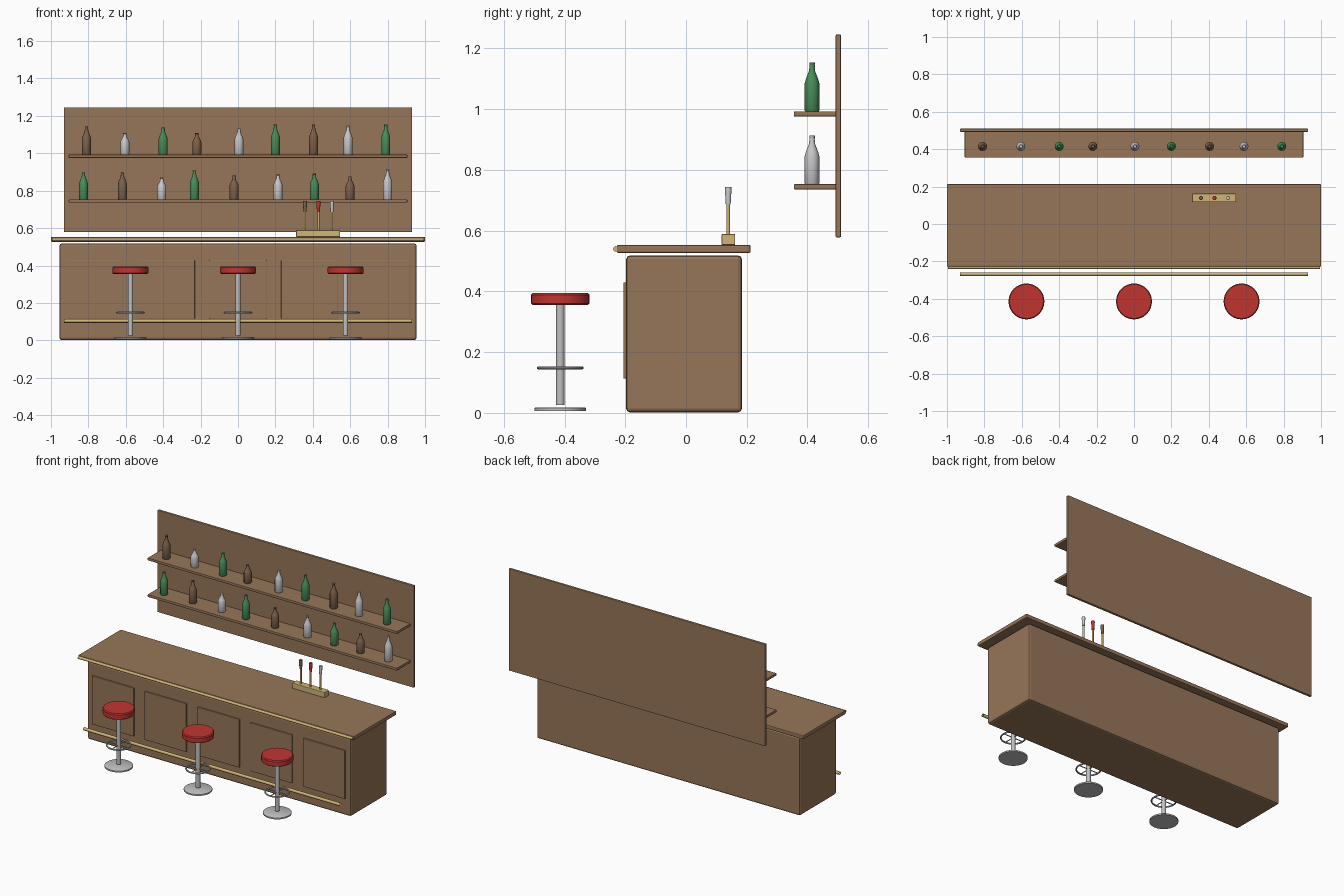
import bpy, bmesh, math
from mathutils import Matrix

cube = bpy.data.objects.get("Cube")
if cube:
    bpy.data.objects.remove(cube, do_unlink=True)


def material(name, rgb):
    m = bpy.data.materials.new(name)
    m.use_nodes = True
    m.diffuse_color = (*rgb, 1)
    bsdf = next(n for n in m.node_tree.nodes if n.type == 'BSDF_PRINCIPLED')
    bsdf.inputs["Base Color"].default_value = (*rgb, 1)
    return m


wood = material("wood", (0.31, 0.18, 0.10))
brass = material("brass", (0.63, 0.46, 0.18))
red = material("red leather", (0.53, 0.036, 0.03))
chrome = material("chrome", (0.53, 0.53, 0.54))
green = material("green glass", (0.065, 0.27, 0.10))
brown = material("brown glass", (0.21, 0.12, 0.07))
clear = material("clear glass", (0.58, 0.58, 0.60))


def finish(name, bm, mat, bevel=0.0, smooth=False):
    bmesh.ops.recalc_face_normals(bm, faces=bm.faces)
    me = bpy.data.meshes.new(name)
    bm.to_mesh(me)
    bm.free()
    me.materials.append(mat)
    ob = bpy.data.objects.new(name, me)
    bpy.context.collection.objects.link(ob)
    if bevel:
        mod = ob.modifiers.new("Bevel", 'BEVEL')
        mod.width, mod.segments, mod.limit_method = bevel, 2, 'ANGLE'
    if smooth:
        bpy.ops.object.select_all(action='DESELECT')
        ob.select_set(True)
        bpy.context.view_layer.objects.active = ob
        bpy.ops.object.shade_smooth_by_angle(angle=math.radians(35))
    return ob


def box(name, lo, hi, mat, bevel=0.003):
    bm = bmesh.new()
    bmesh.ops.create_cube(bm, size=1)
    for v in bm.verts:
        v.co = [a + (c + 0.5) * (b - a) for a, b, c in zip(lo, hi, v.co)]
    return finish(name, bm, mat, bevel)


def lathe(name, at, profile, mat, sides=24, closed=False):
    """Spin (radius, height) points about the vertical axis."""
    bm = bmesh.new()
    rings = []
    for r, z in profile:
        rings.append([bm.verts.new((at[0] + r * math.cos(math.tau * i / sides),
                                    at[1] + r * math.sin(math.tau * i / sides),
                                    at[2] + z)) for i in range(sides)])
    pairs = list(zip(rings, rings[1:]))
    if closed:
        pairs.append((rings[-1], rings[0]))
    else:
        bm.faces.new(rings[0])
        bm.faces.new(rings[-1])
    for a, b in pairs:
        for i in range(sides):
            j = (i + 1) % sides
            bm.faces.new((a[i], a[j], b[j], b[i]))
    return finish(name, bm, mat, smooth=True)


def rail(name, half, y, z, r, mat, caps):
    bm = bmesh.new()
    bmesh.ops.create_cone(bm, cap_ends=caps, segments=12, radius1=r, radius2=r,
                          depth=2 * half, matrix=Matrix.Translation((0, y, z))
                          @ Matrix.Rotation(math.pi / 2, 4, 'Y'))
    return finish(name, bm, mat, smooth=True)


# Counter
box("counter_body", (-0.955, -0.197, 0.002), (0.955, 0.184, 0.518), wood, 0.012)
box("counter_top", (-1, -0.228, 0.527), (1, 0.213, 0.553), wood, 0.005)
rail("counter_edge_trim", 0.995, -0.231, 0.54, 0.009, brass, True)
rail("foot_rail", 0.93, -0.268, 0.104, 0.010, brass, False)
for i in range(5):
    x = (i - 2) * 0.383
    box(f"front_panel_{i + 1}", (x - 0.152, -0.206, 0.113),
        (x + 0.152, -0.19, 0.43), wood)

# Back board and shelves
box("back_board", (-0.93, 0.493, 0.578), (0.93, 0.51, 1.246), wood)
SHELF_TOPS = {"lower": 0.753, "upper": 0.993}
for level, z in SHELF_TOPS.items():
    box(f"{level}_shelf", (-0.905, 0.355, z - 0.017), (0.905, 0.495, z), wood)

# Bottles: position along the shelf and height
bottles = {
    "upper": [(-.81, .15), (-.605, .115), (-.4, .145), (-.22, .115), (.005, .14),
              (.2, .16), (.404, .16), (.588, .155), (.79, .16)],
    "lower": [(-.826, .145), (-.618, .145), (-.408, .118), (-.233, .155),
              (-.021, .128), (.214, .135), (.408, .14), (.599, .122), (.8, .16)]}
order = {"upper": (brown, clear, green), "lower": (green, brown, clear)}
for level, row in bottles.items():
    for i, (x, h) in enumerate(row):
        lathe(f"{level}_bottle_{i + 1}", (x, 0.415, SHELF_TOPS[level]),
              [(0.022, 0), (0.024, 0.003), (0.024, h * 0.58), (0.020, h * 0.67),
               (0.010, h * 0.83), (0.008, h * 0.96), (0.009, h * 0.97), (0.009, h)],
              order[level][i % 3], 12)

# Beer taps
box("tap_base", (0.311, 0.117, 0.553), (0.546, 0.162, 0.589), brass)
for i, mat in enumerate((brown, red, clear)):
    at = (0.358 + 0.072 * i, 0.139, 0.589)
    lathe(f"tap_stem_{i + 1}", at, [(0.006, 0), (0.006, 0.1)], brass, 12)
    lathe(f"tap_handle_{i + 1}", at,
          [(0.008, 0.097), (0.011, 0.148), (0.010, 0.155)], mat, 12)

# Stools
for i in range(3):
    at = ((i - 1) * 0.575, -0.414, 0)
    lathe(f"stool_{i + 1}_base", at,
          [(0.085, 0.007), (0.085, 0.016), (0.082, 0.018)], chrome, 32)
    lathe(f"stool_{i + 1}_column", at, [(0.014, 0.026), (0.014, 0.357)], chrome, 16)
    tube = [(0.072 + 0.005 * math.cos(math.tau * k / 8),
             0.148 + 0.005 * math.sin(math.tau * k / 8)) for k in range(8)]
    lathe(f"stool_{i + 1}_foot_ring", at, tube, chrome, 32, closed=True)
    lathe(f"stool_{i + 1}_seat", at,
          [(0.092, 0.356), (0.096, 0.36), (0.096, 0.389), (0.091, 0.395)], red, 32)
    # Slim struts joining the ring to the column
    bm = bmesh.new()
    for turn in (0, math.pi / 2):
        bmesh.ops.create_cone(bm, cap_ends=False, segments=6, radius1=0.003,
                              radius2=0.003, depth=0.144,
                              matrix=Matrix.Translation((at[0], at[1], 0.148))
                              @ Matrix.Rotation(turn, 4, 'Z')
                              @ Matrix.Rotation(math.pi / 2, 4, 'Y'))
    finish(f"stool_{i + 1}_ring_struts", bm, chrome, smooth=True)
